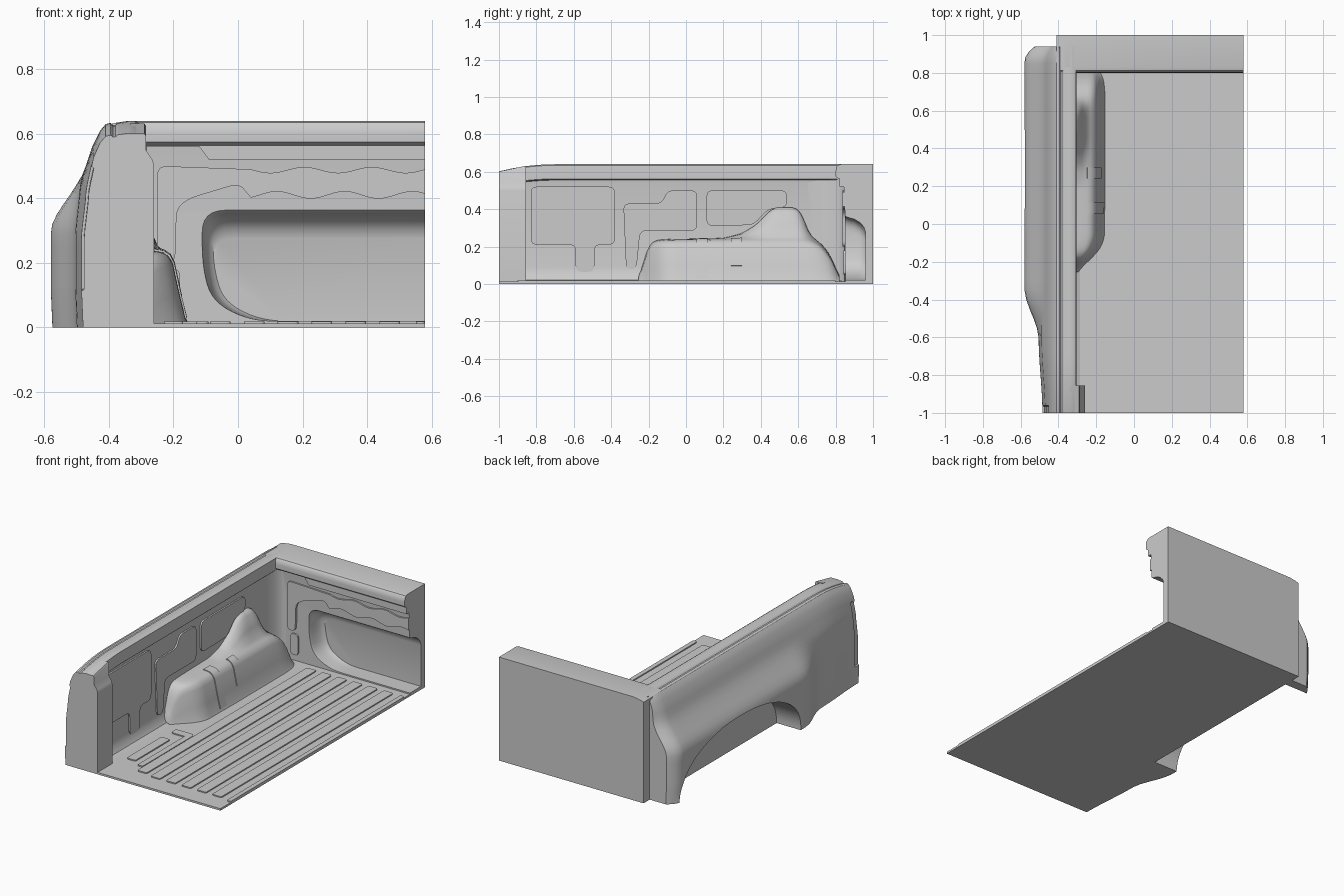
import bpy, bmesh, math
from mathutils import Vector

if "Cube" in bpy.data.objects:
    bpy.data.objects.remove(bpy.data.objects["Cube"])


def loft(name, rings, angle=35):
    """Skin closed rings of equal length and cap both ends."""
    bm = bmesh.new()
    rows = [[bm.verts.new(p) for p in r] for r in rings]
    n = len(rows[0])
    for a, b in zip(rows, rows[1:]):
        for i in range(n):
            j = (i + 1) % n
            bm.faces.new((a[i], a[j], b[j], b[i]))
    bm.faces.new(rows[0])
    bm.faces.new(rows[-1])
    bmesh.ops.recalc_face_normals(bm, faces=bm.faces)
    me = bpy.data.meshes.new(name)
    bm.to_mesh(me)
    bm.free()
    ob = bpy.data.objects.new(name, me)
    bpy.context.collection.objects.link(ob)
    smooth(ob, angle)
    return ob


def smooth(ob, angle=35):
    bpy.ops.object.select_all(action='DESELECT')
    ob.select_set(True)
    bpy.context.view_layer.objects.active = ob
    bpy.ops.object.shade_smooth_by_angle(angle=math.radians(angle))


def cut(ob, cutter):
    m = ob.modifiers.new("cut", 'BOOLEAN')
    m.object, m.operation, m.solver = cutter, 'DIFFERENCE', 'EXACT'
    bpy.context.view_layer.objects.active = ob
    bpy.ops.object.modifier_apply(modifier=m.name)
    bpy.data.objects.remove(cutter)
    smooth(ob)


def rounded(pts, r, seg=5):
    """Round every corner of a 2D polygon."""
    out = []
    for i, p in enumerate(pts):
        p, a, b = Vector(p), Vector(pts[i - 1]), Vector(pts[(i + 1) % len(pts)])
        s = p + (a - p).normalized() * min(r, (a - p).length * .48)
        e = p + (b - p).normalized() * min(r, (b - p).length * .48)
        for k in range(seg + 1):
            t = k / seg
            out.append(s * (1 - t) ** 2 + p * 2 * t * (1 - t) + e * t * t)
    return out


def prism(name, pts, axis, lo, hi, r=0):
    """Extrude a 2D outline along an axis."""
    pts = rounded(pts, r) if r else pts
    f = {'x': lambda p, d: (d, p[0], p[1]), 'y': lambda p, d: (p[0], d, p[1]),
         'z': lambda p, d: (p[0], p[1], d)}[axis]
    return loft(name, [[f(p, d) for p in pts] for d in (lo, hi)])


def rect(a, b, c, d):
    return [(a, c), (b, c), (b, d), (a, d)]


def interp(keys, t):
    for a, b in zip(keys, keys[1:]):
        if t <= b[0]:
            u = max(0, (t - a[0]) / (b[0] - a[0]))
            return [p + (q - p) * u for p, q in zip(a[1:], b[1:])]
    return list(keys[-1][1:])


def sstep(t):
    t = min(1, max(0, t))
    return t * t * (3 - 2 * t)


# Bed side: outer skin with wheel flare, top rail and inner wall
BASE = [(0, -.5), (.12, -.505), (.3, -.505), (.45, -.488), (.56, -.452), (.61, -.427), (.63, -.41)]
ZS = [0, .06, .12, .125, .2, .25, .29, .32, .35, .38, .41, .44, .47, .5, .525, .53, .56, .59, .61, .63]
INNER = [(-.395, .634), (-.388, .628), (-.38, .628), (-.372, .635), (-.34, .64), (-.318, .64), (-.307, .634),
         (-.305, .62), (-.305, .562), (-.31, .557), (-.335, .555), (-.337, .54), (-.335, .09), (-.328, .05),
         (-.31, .022), (-.285, .012), (-.285, 0)]


def skin(y, z):
    x = interp(BASE, z)[0]
    d = math.hypot(max(0, (-.34 - y) / .27), max(0, (z - .3) / .19))
    x -= .075 * sstep(1 - d)
    low = 1 - sstep((z - .4) / .23)
    x += .02 * sstep((-.6 - y) / .4) * low
    x += .055 * max(0, (y - .86) / .08) ** 2 * (.3 + .7 * low)
    if y < -.962 and .122 < z < .527:      # tail lamp pocket
        x += .008
    return x


ys = [-1, -.98, -.965, -.96, -.93, -.9] + [-.85 + .05 * i for i in range(34)] + [.85, .88, .91, .93, .94]
rings = []
for y in ys:
    k = 1 - .06 * max(0, (-.7 - y) / .3) ** 2
    rings.append([(skin(y, z), y, z * k) for z in ZS] + [(x, y, z * k) for x, z in INNER])
side = loft("bed_side", rings, 30)
arch = []
for i in range(49):
    a = math.pi * i / 48
    c, s = math.cos(a), math.sin(a)
    arch.append((.29 + .59 * math.copysign(abs(c) ** .9, c), .315 * max(0, s) ** .9))
arch += [(-.3, -.1), (.88, -.1)]
cut(side, prism("arch_cutter", arch, 'x', -.8, -.41))

# Rear post beside the tailgate opening, rising with the rail
rings = []
for y, t in ((-1, .601), (-.93, .616), (-.855, .632)):
    rings.append([(-.40, y, 0), (-.26, y, 0), (-.26, y, .50), (-.265, y, .52), (-.285, y, .55),
                  (-.285, y, t - .008), (-.29, y, t), (-.335, y, t), (-.34, y, .5), (-.40, y, .5)])
loft("rear_post", rings)

# Headboard with rounded outer corner and a deep rounded recess
HEAD = [(1, 0), (1, .64), (.83, .64), (.812, .635), (.802, .622), (.8, .6), (.8, .575),
        (.812, .565), (.84, .56), (.845, .5), (.85, .36), (.852, 0)]
head = loft("headboard", [[(x, y, min(z, t)) for y, z in HEAD] for x, t in
                          ((-.41, .625), (-.385, .633), (-.34, .64), (.58, .64))])
rings = []
for y, s in [(.8, -.008), (.845, -.008), (.853, 0), (.87, .006), (.9, .014), (.93, .032), (.95, .055), (.96, .085)]:
    x0, zt = -.11 + s * .4, .36 - s
    outline = rounded([(.8, .02), (.8, zt)], .001, 1) + rounded(
        [(.7, zt), (x0, zt), (x0, .19), (x0 + .03, .08), (x0 + .15, .02), (.7, .02)], .07, 6)
    rings.append([(p[0], y, p[1]) for p in outline])
cut(head, loft("recess_cutter", rings))

# Headboard ledge, wavy embossed band and small pad
prism("headboard_ledge", [(-.33, .57), (-.33, .56), (-.12, .56), (-.09, .52), (.58, .52), (.58, .57)],
      'y', .82, .86)
xs = [.04 + .54 * i / 40 for i in range(41)]
upper = [(x, .488 + .009 * math.cos((x - .1) * 2 * math.pi / .21 + math.pi)) for x in xs]
lower = [(x, .41 + .011 * math.cos((x - .12) * 2 * math.pi / .21)) for x in xs]
bend = [(.03, .418), (0, .445), (-.15, .4), (-.19, .37), (-.195, .2), (-.25, .2), (-.25, .5), (.03, .495)]
prism("headboard_wave_band", lower[::-1] + rounded(bend, .03)[6:-6] + upper, 'y', .836, .87)
prism("headboard_pad", rect(-.23, -.18, .05, .18), 'y', .841, .87, .02)

# Concave corner between wall and headboard
corner = [(-.34, .65)]
for i in range(9):
    a = math.pi / 2 * i / 8
    corner.append((-.265 - .072 * math.cos(a), .65 + .198 * math.sin(a)))
prism("corner_fillet", corner + [(-.34, .86)], 'z', .005, .56)

# Embossed panels on the inner wall
panels = [
    [(-.83, .21), (-.59, .21), (-.59, .065), (-.49, .065), (-.49, .21), (-.38, .21), (-.38, .52), (-.83, .52)],
    [(-.32, .08), (-.265, .08), (-.245, .285), (.06, .285), (.06, .5), (-.1, .5), (-.13, .43), (-.335, .43)],
    [(.11, .31), (.36, .315), (.44, .4), (.54, .41), (.54, .5), (.11, .5)]]
for i, p in enumerate(panels):
    prism("wall_panel_%d" % (i + 1), p, 'x', -.36, -.327, .035)

# Wheelhouse: y, wall height, shelf height, bottom x
WH = [(-.25, .03, .02, -.29), (-.22, .15, .14, -.265), (-.195, .215, .2, -.24), (-.16, .234, .225, -.205),
      (-.12, .238, .232, -.175), (-.07, .24, .235, -.158), (.2, .245, .238, -.155), (.3, .27, .24, -.155),
      (.38, .32, .24, -.155), (.44, .385, .24, -.155), (.48, .41, .24, -.155), (.58, .41, .24, -.155),
      (.62, .38, .24, -.155), (.655, .27, .235, -.155), (.69, .24, .225, -.155), (.74, .2, .19, -.158),
      (.79, .12, .115, -.165), (.82, .03, .025, -.18)]
# Fraction of width, fraction of tower above shelf, fraction of shelf height
SECTION = [(.17, 1, 1), (.29, .88, 1), (.41, .45, 1), (.54, .08, 1), (.63, 0, .985), (.72, 0, .93),
           (.78, 0, .83), (.89, 0, .4), (.97, 0, .12), (1.03, 0, .01)]


def house(y, off=0):
    w = [interp(WH, y + d) for d in (-.02, -.01, 0, .01, .02)]
    t, h, b = [sum(v[i] for v in w) / 5 + off for i in range(3)]
    return [(-.36 + (b + .36) * f, y, h * g + (t - h) * e) for f, e, g in SECTION]


rings = []
for i in range(72):
    s = house(-.255 + 1.075 * i / 71)
    y, t = s[0][1:]
    rings.append([(-.36, y, .002), (-.36, y, t)] + s)
loft("wheelhouse", rings, 40)

# Straps draped over the wheelhouse
for i, (a, b, lo, hi) in enumerate([(.055, .115, 2, 9), (.24, .30, 3, 8)]):
    yy = [a + (b - a) * k / 4 for k in range(5)]
    loft("wheelhouse_strap_%d" % (i + 1),
         [house(y, .005)[lo:hi] + house(y, -.01)[lo:hi][::-1] for y in yy])

# Floor and its raised ribs
prism("floor", rect(-.30, .58, -1, .87), 'z', 0, .012)
ribs = [(x, -.88, .8, .032) for x in (.47, .365, .26, .155, .05)]
ribs += [(-.055, -.86, .8, .032), (-.2, -.76, -.42, .03), (-.11, -.8, -.3, .018), (.566, -.9, .8, .014)]
for i, (x, a, b, w) in enumerate(ribs):
    prism("floor_rib_%d" % (i + 1), rect(x - w, x + w, a, b), 'z', .005, .019, .012)
prism("floor_cross_rib", rect(-.22, -.1, -.34, -.29), 'z', .005, .019, .012)
